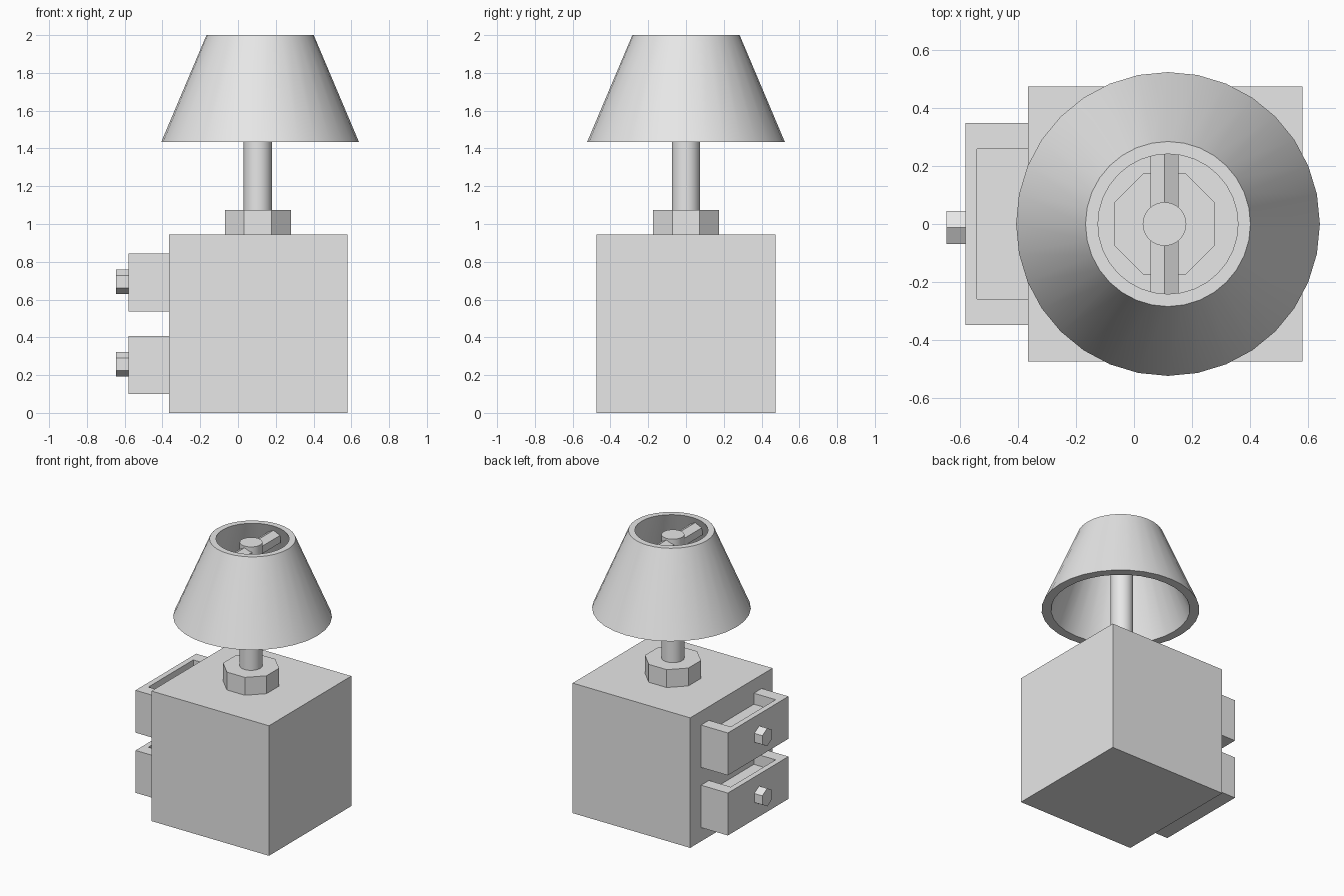
import bpy, bmesh
from math import pi
from mathutils import Matrix, Vector

if "Cube" in bpy.data.objects:
    bpy.data.objects.remove(bpy.data.objects["Cube"])

grey = bpy.data.materials.new("light_grey")
grey.use_nodes = True
grey.diffuse_color = (0.8, 0.8, 0.8, 1)
grey.node_tree.nodes["Principled BSDF"].inputs["Base Color"].default_value = (0.8, 0.8, 0.8, 1)


def finish(name, bm, smooth=False):
    bmesh.ops.recalc_face_normals(bm, faces=bm.faces)
    mesh = bpy.data.meshes.new(name)
    bm.to_mesh(mesh)
    bm.free()
    mesh.materials.append(grey)
    obj = bpy.data.objects.new(name, mesh)
    bpy.context.collection.objects.link(obj)
    if smooth:
        bpy.ops.object.select_all(action="DESELECT")
        obj.select_set(True)
        bpy.context.view_layer.objects.active = obj
        bpy.ops.object.shade_smooth_by_angle(angle=pi / 6)
    return obj


def box(bm, low, high):
    low, high = Vector(low), Vector(high)
    matrix = Matrix.Translation((low + high) / 2) @ Matrix.Diagonal((*(high - low), 1))
    return bmesh.ops.create_cube(bm, size=1, matrix=matrix)["verts"]


def prism(name, sides, radius, length, centre, axis="Z", turn=0, smooth=False):
    bm = bmesh.new()
    aim = {"Z": Matrix(), "X": Matrix.Rotation(pi / 2, 4, "Y"),
           "Y": Matrix.Rotation(pi / 2, 4, "X")}[axis]
    matrix = Matrix.Translation(centre) @ aim @ Matrix.Rotation(turn, 4, "Z")
    bmesh.ops.create_cone(bm, cap_ends=True, segments=sides, radius1=radius,
                          radius2=radius, depth=length, matrix=matrix)
    return finish(name, bm, smooth)


# Cabinet
bm = bmesh.new()
box(bm, (-0.365, -0.473, 0), (0.58, 0.473, 0.945))
finish("cabinet", bm)

# Open drawers with sunken trays and hexagonal knobs
for level, bottom in (("lower", 0.10), ("upper", 0.537)):
    top = bottom + 0.308
    bm = bmesh.new()
    box(bm, (-0.58, -0.348, bottom), (-0.30, 0.348, top))
    lid = max(bm.faces, key=lambda f: f.calc_center_median().z)
    bmesh.ops.inset_region(bm, faces=[lid], thickness=0.04)
    for v in lid.verts:
        v.co.x = -0.54 if v.co.x < -0.44 else -0.32
        v.co.y = 0.258 if v.co.y > 0 else -0.258
    floor = bmesh.ops.extrude_discrete_faces(bm, faces=[lid])["faces"][0]
    bmesh.ops.translate(bm, verts=floor.verts, vec=(0, 0, -0.08))
    finish(level + "_drawer", bm)
    prism(level + "_knob", 6, 0.065, 0.085, (-0.6025, -0.012, bottom + 0.157),
          "X", pi / 2)

# Lamp stand
prism("lamp_base", 8, 0.189, 0.13, (0.105, 0, 1.01), turn=pi / 8)
prism("lamp_pole", 32, 0.075, 0.9, (0.105, 0, 1.522), smooth=True)
prism("shade_crossbar", 6, 0.055, 0.54, (0.105, 0, 1.905), "Y")

# Hollow lampshade spun from its wall section
bm = bmesh.new()
section = [(0.523, 1.435), (0.284, 2.0), (0.241, 2.0), (0.46, 1.435)]
verts = [bm.verts.new((0.117, -r, z)) for r, z in section]
edges = [bm.edges.new((verts[i], verts[(i + 1) % 4])) for i in range(4)]
bmesh.ops.spin(bm, geom=verts + edges, cent=(0.117, 0, 0), axis=(0, 0, 1),
               angle=2 * pi, steps=32)
bmesh.ops.remove_doubles(bm, verts=bm.verts, dist=0.0001)
finish("lampshade", bm, True)
